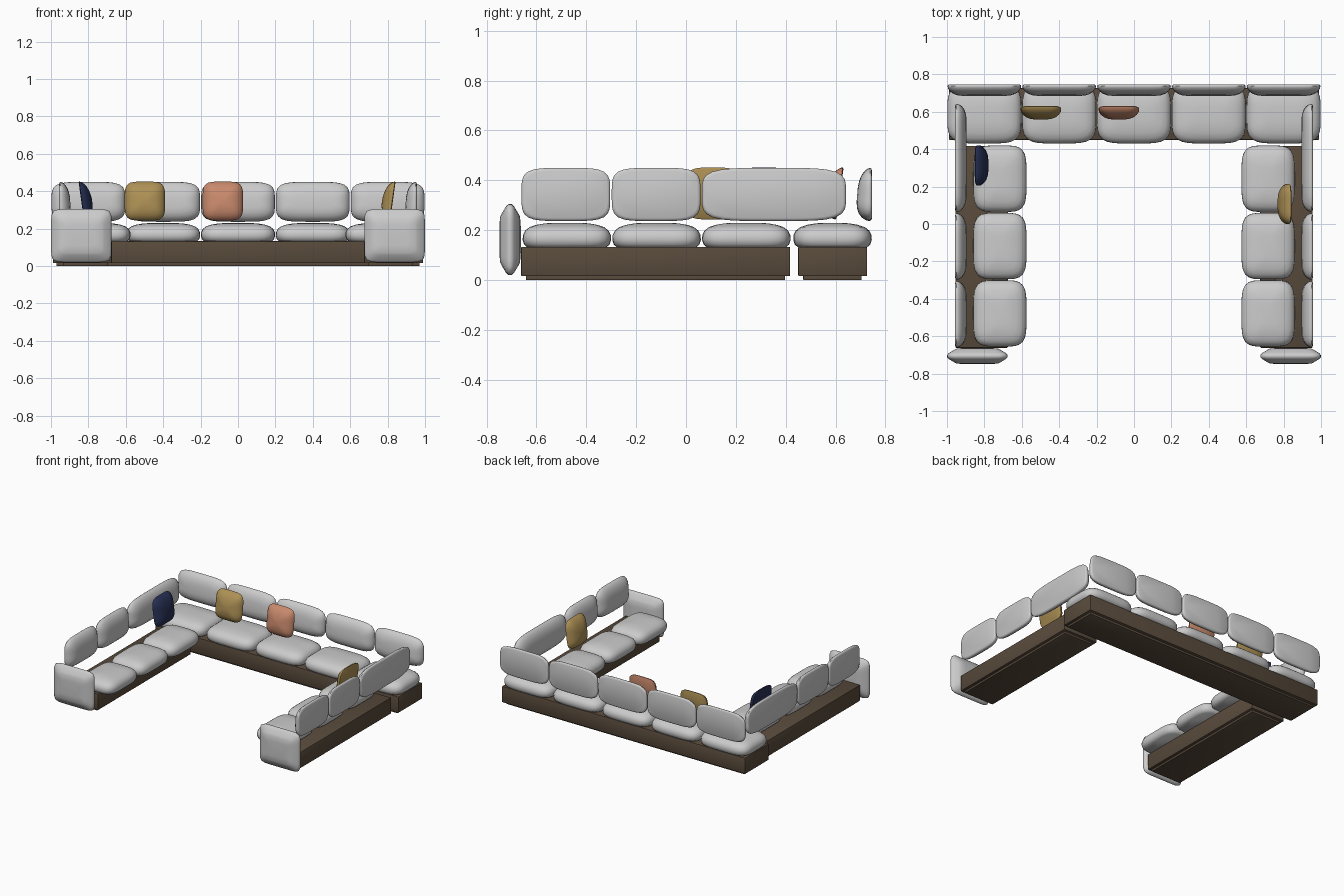
import bpy, bmesh, math
from mathutils import Matrix, Vector

if "Cube" in bpy.data.objects:
    bpy.data.objects.remove(bpy.data.objects["Cube"])


def material(name, rgb):
    m = bpy.data.materials.new(name)
    m.diffuse_color = (*rgb, 1)
    m.use_nodes = True
    m.node_tree.nodes["Principled BSDF"].inputs["Base Color"].default_value = m.diffuse_color
    return m


BROWN = material("brown_wood", (0.10, 0.07, 0.045))
GOLD = material("gold_fabric", (0.42, 0.28, 0.09))
CORAL = material("coral_fabric", (0.58, 0.25, 0.15))
NAVY = material("navy_fabric", (0.02, 0.03, 0.09))


def finish(bm, name, mat, angle):
    bmesh.ops.recalc_face_normals(bm, faces=bm.faces)
    me = bpy.data.meshes.new(name)
    bm.to_mesh(me)
    bm.free()
    me.polygons.foreach_set("use_smooth", [True] * len(me.polygons))
    me.set_sharp_from_angle(angle=math.radians(angle))
    if mat:
        me.materials.append(mat)
    ob = bpy.data.objects.new(name, me)
    bpy.context.collection.objects.link(ob)
    return ob


# Cushion: rounded-rectangle rings (depth, inset) stacked along local z
def cushion(name, size, rings, matrix, power=4.5, taper=0, lean=0, mat=None, n=48):
    bm = bmesh.new()
    loops = []
    for w, inset in rings:
        a, b = size[0] / 2 - inset, size[1] / 2 - inset
        loop = []
        for i in range(n):
            t = 2 * math.pi * i / n
            c, s = math.cos(t), math.sin(t)
            r = (abs(c) ** power + abs(s) ** power) ** (-1 / power)
            u, v = a * c * r, b * s * r
            depth = w * (1 - taper * v / (size[1] / 2)) - lean * v
            loop.append(bm.verts.new(matrix @ Vector((u, v, depth))))
        loops.append(loop)
    for p, q in zip(loops, loops[1:]):
        for i in range(n):
            j = (i + 1) % n
            bm.faces.new((p[i], p[j], q[j], q[i]))
    bm.faces.new(loops[0][::-1])
    bm.faces.new(loops[-1])
    return finish(bm, name, mat, 50)


# Bevelled box from its minimum and maximum corners
def box(name, lo, hi, bevel=0.005):
    bm = bmesh.new()
    bmesh.ops.create_cube(bm, size=1)
    for v in bm.verts:
        v.co = [l + (h - l) * (c + 0.5) for l, h, c in zip(lo, hi, v.co)]
    bmesh.ops.bevel(bm, geom=bm.edges[:], offset=bevel, segments=2,
                    profile=0.5, affect='EDGES')
    return finish(bm, name, BROWN, 35)


SEAT = [(0, 0.02), (0.012, 0.006), (0.03, 0), (0.05, 0.001), (0.068, 0.010),
        (0.082, 0.028), (0.091, 0.055), (0.097, 0.09), (0.099, 0.12)]
BACK = [(0, 0.012), (0.004, 0.003), (0.010, 0), (0.022, 0.003), (0.036, 0.013),
        (0.048, 0.029), (0.056, 0.05), (0.060, 0.075)]
PILLOW = [(0, 0.006), (0.004, 0), (0.012, 0.001), (0.026, 0.010), (0.040, 0.026),
          (0.050, 0.048), (0.056, 0.075), (0.058, 0.092)]
ARM_HALF = [(0.043, 0.09), (0.040, 0.052), (0.034, 0.040), (0.016, 0.010), (0.006, 0.001)]
ARM = [(-w, i) for w, i in ARM_HALF] + ARM_HALF[::-1]


# Upright frame: local y points up, local z is the facing side turned by deg
def upright(x, y, z, deg=0):
    return (Matrix.Translation((x, y, z)) @ Matrix.Rotation(math.radians(deg), 4, 'Z')
            @ Matrix.Rotation(math.pi / 2, 4, 'X'))


# Back row
box("back_base", (-0.99, 0.45, 0.015), (0.99, 0.727, 0.133))
box("back_plinth", (-0.97, 0.47, 0), (0.97, 0.705, 0.02), 0.002)
for i in range(5):
    x = -0.8 + 0.4 * i
    cushion(f"back_seat_{i+1}", (0.396, 0.315), SEAT,
            Matrix.Translation((x, 0.588, 0.13)))
    cushion(f"back_cushion_{i+1}", (0.394, 0.213), BACK,
            upright(x, 0.747, 0.343), taper=0.15)

# Side wings
for side, s in (("left", -1), ("right", 1)):
    xs = sorted((s * 0.675, s * 0.955))
    ps = sorted((s * 0.695, s * 0.935))
    box(f"{side}_base", (xs[0], -0.662, 0.015), (xs[1], 0.418, 0.133))
    box(f"{side}_plinth", (ps[0], -0.642, 0), (ps[1], 0.398, 0.02), 0.002)
    for i, y in enumerate((-0.478, -0.118, 0.242)):
        cushion(f"{side}_seat_{i+1}", (0.285, 0.355), SEAT,
                Matrix.Translation((s * 0.717, y, 0.13)))
    for i, (a, b) in enumerate(((-0.66, -0.304), (-0.298, 0.058), (0.064, 0.642))):
        cushion(f"{side}_cushion_{i+1}", (b - a, 0.213), BACK,
                upright(s * 0.957, (a + b) / 2, 0.343, -90 * s), taper=0.15)
    cushion(f"{side}_arm", (0.325, 0.287), ARM,
            upright(s * 0.8375, -0.706, 0.162), power=9)

# Throw pillows
for name, x, y, deg, mat in (("gold_back_pillow", -0.498, 0.618, 0, GOLD),
                             ("coral_pillow", -0.081, 0.618, 0, CORAL),
                             ("navy_pillow", -0.838, 0.313, 90, NAVY),
                             ("gold_side_pillow", 0.828, 0.107, -90, GOLD)):
    cushion(name, (0.216, 0.208), PILLOW, upright(x, y, 0.347, deg),
            lean=0.14, mat=mat)
